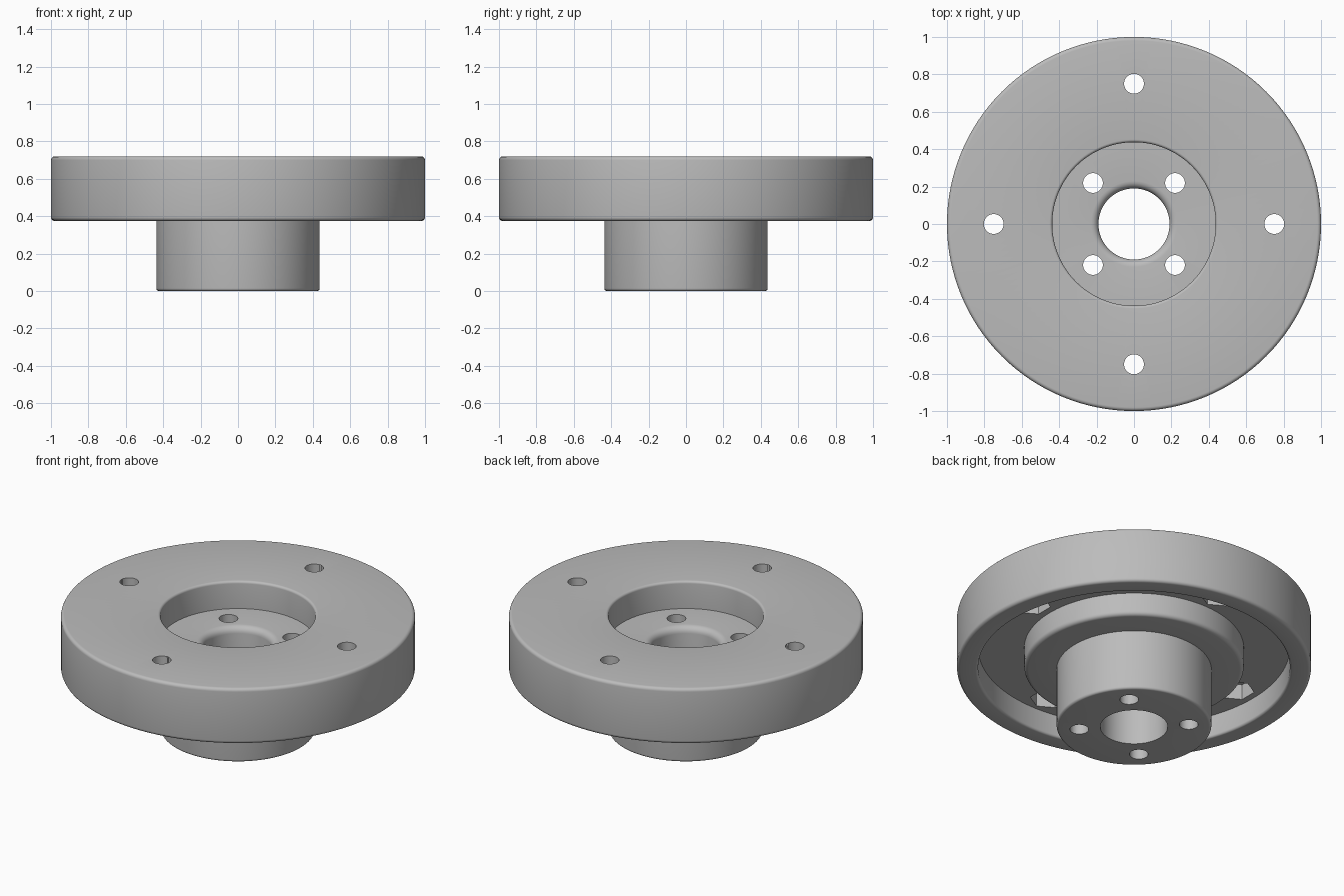
import bpy, bmesh
from math import radians, tau, cos, sin
from mathutils import Vector, Matrix

cube = bpy.data.objects.get("Cube")
if cube:
    bpy.data.objects.remove(cube, do_unlink=True)

grey = bpy.data.materials.new("plain_grey")
grey.use_nodes = True
colour = (0.5, 0.5, 0.5, 1)
grey.diffuse_color = colour
grey.node_tree.nodes["Principled BSDF"].inputs["Base Color"].default_value = colour


def rounded(corners, steps=5):
    """Outline in (radius, height) with each corner rounded by its own amount."""
    out = []
    for i, (r, z, f) in enumerate(corners):
        p = Vector((r, z))
        if not f:
            out.append(p)
            continue
        a = (Vector(corners[i - 1][:2]) - p).normalized() * f
        b = (Vector(corners[(i + 1) % len(corners)][:2]) - p).normalized() * f
        for k in range(steps + 1):
            t = radians(90) * k / steps
            out.append(p + a * (1 - sin(t)) + b * (1 - cos(t)))
    return out


def finish(name, bm):
    bmesh.ops.recalc_face_normals(bm, faces=bm.faces)
    mesh = bpy.data.meshes.new(name)
    bm.to_mesh(mesh)
    bm.free()
    ob = bpy.data.objects.new(name, mesh)
    bpy.context.collection.objects.link(ob)
    mesh.materials.append(grey)
    return ob


def lathe(name, outline, segments=128):
    bm = bmesh.new()
    rings = []
    for s in range(segments):
        a = tau * s / segments
        rings.append([bm.verts.new((p.x * cos(a), p.x * sin(a), p.y)) for p in outline])
    n = len(outline)
    for s in range(segments):
        q, w = rings[s], rings[(s + 1) % segments]
        for i in range(n):
            j = (i + 1) % n
            bm.faces.new((q[i], w[i], w[j], q[j]))
    return finish(name, bm)


def drill(name, sides, radius, ring, start, low, high):
    """Four prisms spaced evenly around the axis."""
    bm = bmesh.new()
    for k in range(4):
        a = start + radians(90) * k
        place = Matrix.Translation((ring * cos(a), ring * sin(a), (low + high) / 2))
        bmesh.ops.create_cone(bm, cap_ends=True, segments=sides, radius1=radius,
                              radius2=radius, depth=high - low, matrix=place)
    ob = finish(name, bm)
    ob.hide_render = True
    return ob


# Flange, rim, underside step and hub as one turned section
hub = lathe("flanged_hub", rounded([
    (0.19, 0, 0), (0.437, 0, 0.015), (0.437, 0.375, 0),
    (0.62, 0.375, 0.025), (0.62, 0.515, 0),
    (0.88, 0.515, 0), (0.88, 0.375, 0.015),
    (1.0, 0.375, 0.02), (1.0, 0.72, 0.02),
    (0.437, 0.72, 0.015), (0.437, 0.55, 0), (0.19, 0.55, 0.04),
]))

# Bolt holes and hexagonal nut pockets
cutters = [
    drill("flange_bolt_holes", 32, 0.053, 0.75, 0, 0.3, 0.9),
    drill("nut_pockets", 6, 0.105, 0.75, 0, 0.4, 0.61),
    drill("hub_bolt_holes", 32, 0.053, 0.31, radians(45), -0.1, 0.65),
]
bpy.ops.object.select_all(action="DESELECT")
bpy.context.view_layer.objects.active = hub
hub.select_set(True)
for c in cutters:
    mod = hub.modifiers.new(c.name, "BOOLEAN")
    mod.operation = "DIFFERENCE"
    mod.solver = "EXACT"
    mod.object = c
    bpy.ops.object.modifier_apply(modifier=mod.name)
    bpy.data.objects.remove(c, do_unlink=True)

bpy.ops.object.shade_smooth_by_angle(angle=radians(30))
